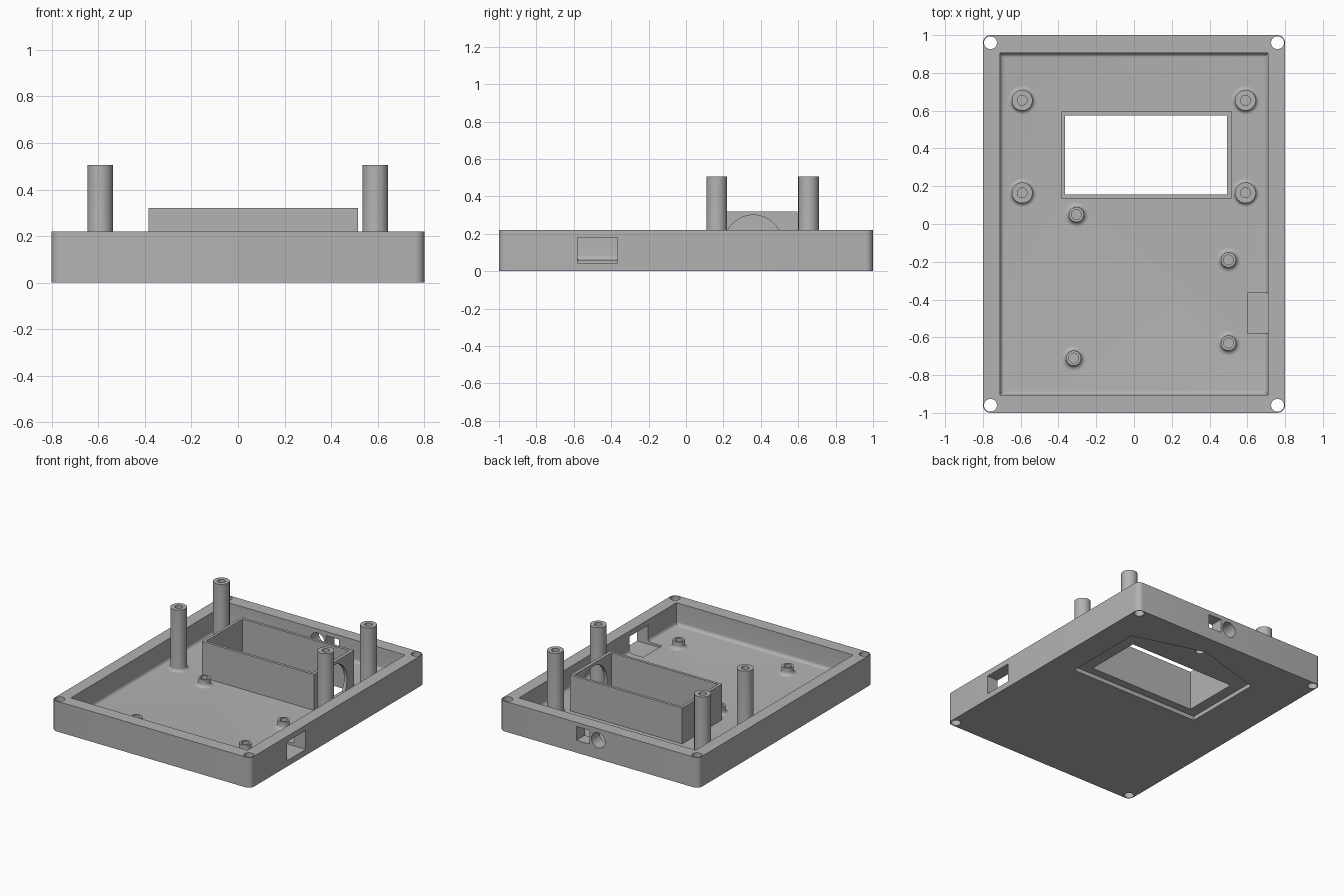
import bpy, bmesh, math
from mathutils import Matrix, Vector

if "Cube" in bpy.data.objects:
    bpy.data.objects.remove(bpy.data.objects["Cube"], do_unlink=True)

grey = bpy.data.materials.new("plain grey plastic")
grey.use_nodes = True
GREY = (0.45, 0.45, 0.45, 1)
grey.diffuse_color = GREY
grey.node_tree.nodes["Principled BSDF"].inputs["Base Color"].default_value = GREY

FLOOR = 0.06


def make(name, bm):
    bmesh.ops.recalc_face_normals(bm, faces=bm.faces)
    mesh = bpy.data.meshes.new(name)
    bm.to_mesh(mesh)
    bm.free()
    mesh.materials.append(grey)
    obj = bpy.data.objects.new(name, mesh)
    bpy.context.collection.objects.link(obj)
    return obj


def box(name, x, y, z, round_edges=None, radius=0.0):
    """Box from (low, high) ranges; edges chosen by a rule are rounded."""
    bm = bmesh.new()
    bmesh.ops.create_cube(bm, size=1)
    for v in bm.verts:
        v.co = [r[0] if c < 0 else r[1] for c, r in zip(v.co, (x, y, z))]
    if round_edges:
        edges = [e for e in bm.edges if round_edges(*[v.co for v in e.verts])]
        bmesh.ops.bevel(bm, geom=edges, offset=radius, segments=6,
                        profile=0.5, affect='EDGES')
    return make(name, bm)


def rod(name, center, radius, length, axis='Z'):
    bm = bmesh.new()
    turn = {'X': Matrix.Rotation(math.pi / 2, 4, 'Y'),
            'Y': Matrix.Rotation(math.pi / 2, 4, 'X'),
            'Z': Matrix.Identity(4)}[axis]
    bmesh.ops.create_cone(bm, cap_ends=True, segments=48, radius1=radius,
                          radius2=radius, depth=length,
                          matrix=Matrix.Translation(center) @ turn)
    return make(name, bm)


def prism(name, outline, z0, z1):
    bm = bmesh.new()
    face = bm.faces.new([bm.verts.new((x, y, z0)) for x, y in outline])
    top = bmesh.ops.extrude_face_region(bm, geom=[face])["geom"]
    for v in top:
        if isinstance(v, bmesh.types.BMVert):
            v.co.z = z1
    return make(name, bm)


def cut(target, cutters):
    for c in cutters:
        c.hide_render = True
        mod = target.modifiers.new("cut", 'BOOLEAN')
        mod.operation, mod.solver, mod.object = 'DIFFERENCE', 'EXACT', c
    graph = bpy.context.evaluated_depsgraph_get()
    mesh = bpy.data.meshes.new_from_object(target.evaluated_get(graph))
    target.modifiers.clear()
    target.data = mesh
    for c in cutters:
        bpy.data.objects.remove(c, do_unlink=True)


def post(name, x, y, radius, top, bore, fillet):
    """Turned standoff with a flared foot and a blind screw hole."""
    profile = [(0, FLOOR - 0.01), (radius + fillet, FLOOR - 0.01)]
    for i in range(7):
        a = math.pi / 2 * i / 6
        profile.append((radius + fillet * (1 - math.sin(a)),
                        FLOOR + fillet * (1 - math.cos(a))))
    profile += [(radius, top), (bore, top), (bore, FLOOR + 0.01), (0, FLOOR + 0.01)]
    bm = bmesh.new()
    verts = [bm.verts.new((r, 0, z)) for r, z in profile]
    edges = [bm.edges.new(pair) for pair in zip(verts, verts[1:])]
    bmesh.ops.spin(bm, geom=verts + edges, axis=(0, 0, 1), cent=(0, 0, 0),
                   angle=math.tau, steps=40)
    bmesh.ops.remove_doubles(bm, verts=bm.verts, dist=0.0001)
    bmesh.ops.translate(bm, verts=bm.verts, vec=(x, y, 0))
    return make(name, bm)


def upright(a, b):
    return abs(a.z - b.z) > 0.01


def at_floor(a, b):
    return a.z < 0.1 and b.z < 0.1


# Open tray with rounded corners
tray = box("tray", (-0.8, 0.8), (-1, 1), (0, 0.22), upright, 0.04)
cutters = [
    box("cavity", (-0.71, 0.71), (-0.905, 0.905), (FLOOR, 0.4), at_floor, 0.025),
    box("window", (-0.365, 0.492), (0.155, 0.575), (-0.1, 0.3)),
    box("side_port", (0.6, 0.9), (-0.58, -0.365), (0.043, 0.18)),
    box("back_square_port", (0.075, 0.18), (0.85, 1.1), (0.09, 0.19)),
    rod("back_round_port", (0.005, 0.97, 0.137), 0.055, 0.25, 'Y'),
    prism("underside_recess", [(-0.445, 0.095), (0.605, 0.095), (0.605, 0.695),
                               (0.08, 0.85), (-0.445, 0.695)], -0.1, 0.03),
    rod("underside_pinhole", (0.085, 0.79, 0.03), 0.03, 0.05),
]
for sx in (-1, 1):
    for sy in (-1, 1):
        cutters.append(rod("corner_hole", (sx * 0.76, sy * 0.96, 0.1), 0.034, 0.5))
cut(tray, cutters)

# Raised frame around the window, with a round opening in one end
frame = box("window_frame", (-0.385, 0.515), (0.135, 0.595), (0.045, 0.32))
cut(frame, [box("frame_inside", (-0.365, 0.492), (0.155, 0.575), (-0.1, 0.5)),
            rod("cable_opening", (0.5, 0.36, 0.145), 0.155, 0.1, 'X')])

# Tall and short standoffs
parts = [tray, frame]
for x in (-0.592, 0.59):
    for y in (0.165, 0.655):
        parts.append(post("tall_post", x, y, 0.055, 0.505, 0.026, 0.02))
for x, y in ((-0.305, 0.05), (0.5, -0.19), (0.5, -0.63), (-0.32, -0.71)):
    parts.append(post("short_post", x, y, 0.04, 0.113, 0.026, 0.025))

bpy.ops.object.select_all(action='DESELECT')
for p in parts:
    p.select_set(True)
bpy.context.view_layer.objects.active = tray
bpy.ops.object.shade_smooth_by_angle(angle=math.radians(30))
